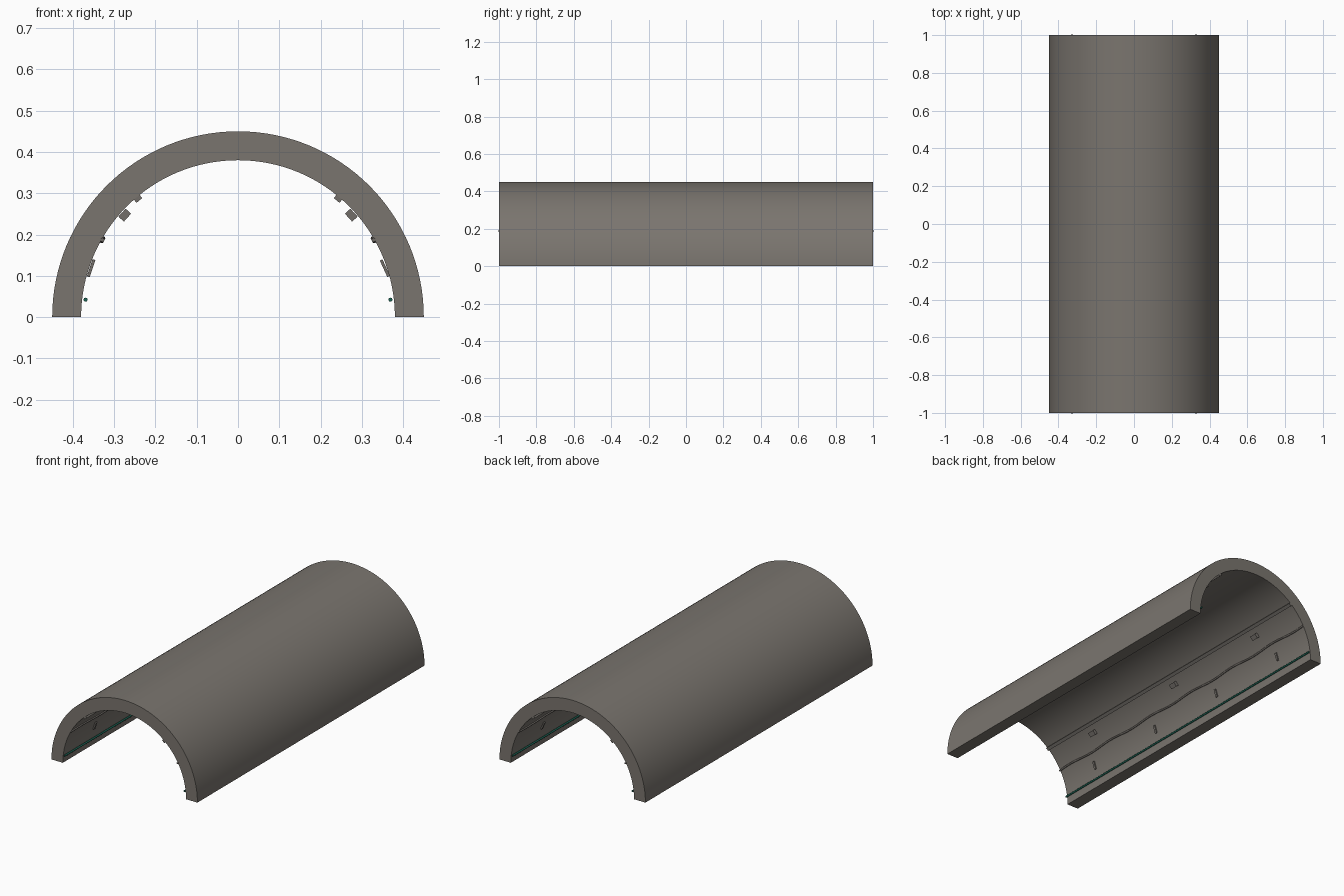
import bpy, bmesh, math
from mathutils import Matrix, Vector

if "Cube" in bpy.data.objects:
    bpy.data.objects.remove(bpy.data.objects["Cube"])

R_OUT, R_IN, HALF = 0.45, 0.38, 1.0


def material(name, rgb):
    m = bpy.data.materials.new(name)
    m.diffuse_color = (*rgb, 1)
    m.use_nodes = True
    m.node_tree.nodes["Principled BSDF"].inputs["Base Color"].default_value = m.diffuse_color
    return m


CONCRETE = material("warm grey concrete", (0.195, 0.178, 0.158))
FITTING = material("fitting grey", (0.17, 0.155, 0.14))
GREEN = material("green strip", (0.012, 0.13, 0.09))


def finish(name, bm, mat):
    bmesh.ops.recalc_face_normals(bm, faces=bm.faces)
    me = bpy.data.meshes.new(name)
    bm.to_mesh(me)
    bm.free()
    me.materials.append(mat)
    ob = bpy.data.objects.new(name, me)
    bpy.context.collection.objects.link(ob)
    return ob


def wall_point(deg, radius, side, y):
    a = math.radians(deg)
    return Vector((side * radius * math.cos(a), y, radius * math.sin(a)))


def wall_boxes(name, deg, radius, size, ys, side, mat, extra_tilt=0):
    """Boxes against the inner wall; size is radial, along, tangential."""
    bm = bmesh.new()
    a = math.radians(deg + extra_tilt)
    if side < 0:
        a = math.pi - a
    for y in ys:
        mtx = (Matrix.Translation(wall_point(deg, radius, side, y))
               @ Matrix.Rotation(-a, 4, 'Y') @ Matrix.Diagonal((*size, 1)))
        bmesh.ops.create_cube(bm, size=1, matrix=mtx)
    return finish(name, bm, mat)


def wall_tube(name, points, radius, mat):
    cu = bpy.data.curves.new(name, 'CURVE')
    cu.dimensions = '3D'
    cu.bevel_depth = radius
    cu.bevel_resolution = 2
    cu.use_fill_caps = True
    sp = cu.splines.new('POLY')
    sp.points.add(len(points) - 1)
    for p, co in zip(sp.points, points):
        p.co = (*co, 1)
    cu.materials.append(mat)
    ob = bpy.data.objects.new(name, cu)
    bpy.context.collection.objects.link(ob)
    return ob


# Half-round tunnel shell: an arch profile extruded along y
N = 64
bm = bmesh.new()
rows = []
for i in range(N + 1):
    a = math.pi * i / N
    c, s = math.cos(a), math.sin(a)
    rows.append([bm.verts.new((r * c, y, r * s)) for r, y in
                 ((R_OUT, -HALF), (R_OUT, HALF), (R_IN, HALF), (R_IN, -HALF))])
for p, q in zip(rows, rows[1:]):
    for k in range(4):
        bm.faces.new((p[k], p[(k + 1) % 4], q[(k + 1) % 4], q[k]))
bm.faces.new(rows[0])
bm.faces.new(rows[-1])
shell = finish("tunnel_shell", bm, CONCRETE)
bpy.context.view_layer.objects.active = shell
shell.select_set(True)
bpy.ops.object.shade_smooth_by_angle(angle=math.radians(30))

for side, label in ((1, "right"), (-1, "left")):
    # Long rail high on the wall
    wall_boxes("rail_" + label, 49.8, 0.376, (0.012, 2, 0.018), [0], side, FITTING)
    # Lamp housings below the rail
    wall_boxes("lamp_box_" + label, 42, 0.369, (0.018, 0.04, 0.026),
               [-0.667, 0, 0.667], side, FITTING)
    # Gently wavy cable
    pts = []
    for i in range(97):
        y = -1.003 + 2.006 * i / 96
        pts.append(wall_point(29.7 + 0.6 * math.sin(6 * math.pi * y), 0.378, side, y))
    wall_tube("cable_" + label, pts, 0.005, FITTING)
    # Small wall brackets
    wall_boxes("bracket_" + label, 18.4, 0.375, (0.007, 0.012, 0.044),
               [-0.75, -0.25, 0.25, 0.75], side, FITTING, 6 if side > 0 else 0)
    # Green guide strip near the floor
    wall_tube("guide_strip_" + label,
              [wall_point(6.5, 0.3715, side, y) for y in (-HALF, HALF)], 0.005, GREEN)
